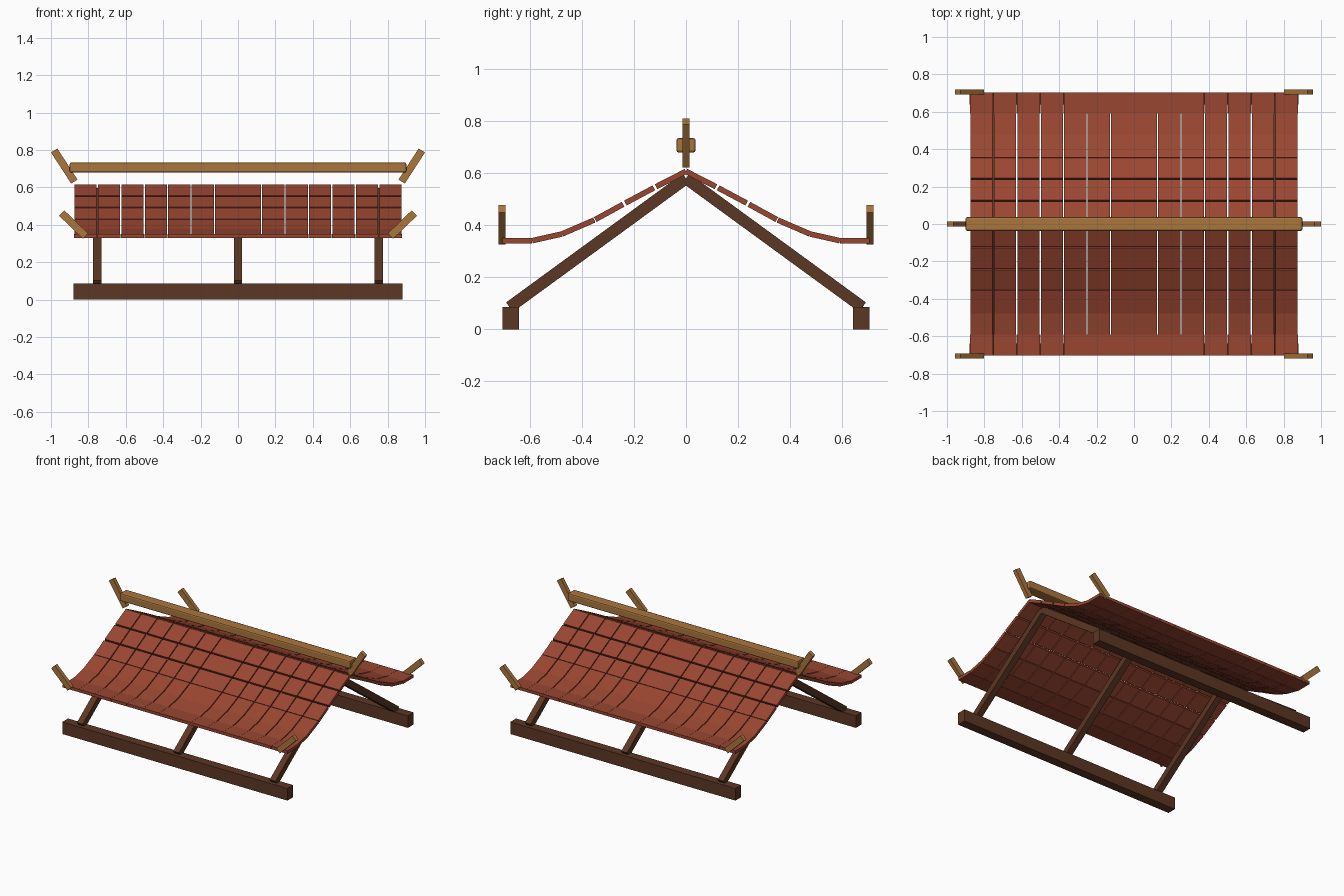
import bpy, math
from mathutils import Vector

if "Cube" in bpy.data.objects:
    bpy.data.objects.remove(bpy.data.objects["Cube"])


def material(name, rgb):
    m = bpy.data.materials.new(name)
    m.diffuse_color = (*rgb, 1)
    m.use_nodes = True
    m.node_tree.nodes["Principled BSDF"].inputs["Base Color"].default_value = m.diffuse_color
    return m


RED = material("red tile", (0.32, 0.062, 0.031))
BROWN = material("dark timber", (0.108, 0.038, 0.017))
GOLD = material("golden wood", (0.40, 0.18, 0.046))


def box(name, loc, size, mat, rot=(0, 0, 0), bevel=0):
    bpy.ops.mesh.primitive_cube_add(size=1, location=loc, rotation=rot)
    o = bpy.context.object
    o.name = name
    o.scale = size
    bpy.ops.object.transform_apply(location=False, rotation=False, scale=True)
    o.data.materials.append(mat)
    if bevel:
        b = o.modifiers.new("bevel", 'BEVEL')
        b.width, b.segments = bevel, 2
    return o


def sloped_box(name, x, a, b, width, thick, mat):
    """Box running from a to b, both (y, z) points."""
    a, b = Vector(a), Vector(b)
    d, c = b - a, (a + b) / 2
    box(name, (x, c.x, c.y), (width, d.length, thick), mat,
        (math.atan2(d.y, d.x), 0, 0))


# sagging roof profile (y, z) from ridge to eave, and the column joints
profile = [Vector(p) for p in ((0, .606), (.119, .545), (.237, .482), (.35, .42),
                               (.475, .366), (.59, .34), (.704, .34))]
joints = [-.878 + .1255 * i for i in range(7)]
joints += [-x for x in reversed(joints)]
gaps = [0, .005, .005, .002, 0, 0, 0]     # half gap at each row joint

for s in (-1, 1):
    # roof tiles
    for r in range(6):
        p, q = profile[r], profile[r + 1]
        d = (q - p).normalized()
        p, q = p + d * gaps[r], q - d * gaps[r + 1]
        g = .006 if r < 5 else .001
        for x0, x1 in zip(joints, joints[1:]):
            sloped_box("roof_tile", (x0 + x1) / 2, (s * p.x, p.y), (s * q.x, q.y),
                       x1 - x0 - g, .021, RED)
    # base beam and rafters
    box("base_beam", (0, s * .672, .0425), (1.758, .064, .085), BROWN)
    for x in (-.753, 0, .753):
        sloped_box("rafter", x, (s * .677, .085), (0, .579), .045, .045, BROWN)
    # ridge horns and eave horns
    box("ridge_horn", (s * .929, 0, .714), (.04, .028, .198), GOLD,
        (0, s * math.radians(33), 0))
    for t in (-1, 1):
        box("eave_horn", (s * .879, t * .705, .401), (.04, .027, .177), GOLD,
            (0, s * math.radians(46), 0))

# ridge pole
box("ridge_pole", (0, 0, .706), (1.8, .074, .055), GOLD, bevel=.009)
